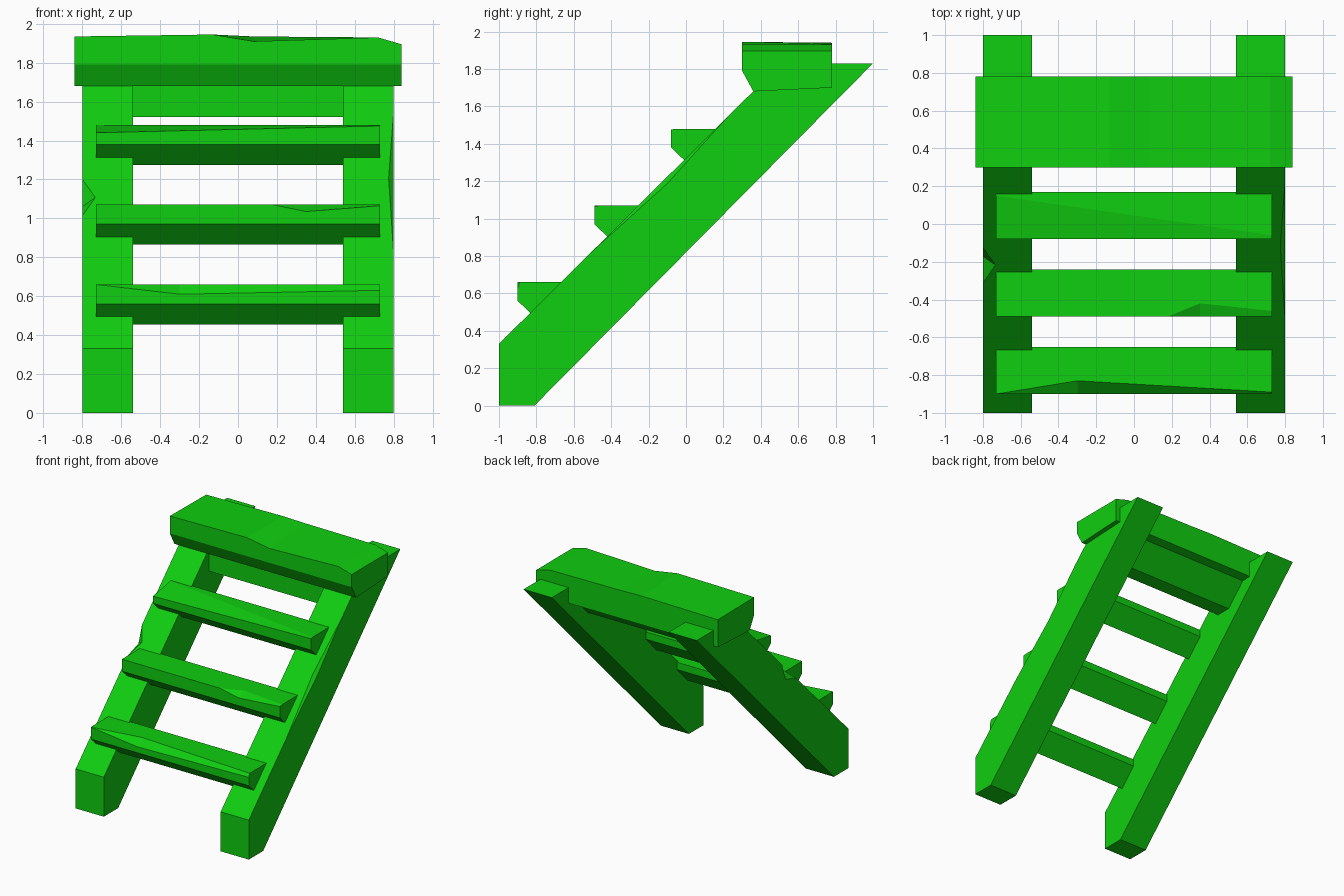
import bpy, bmesh
from math import radians
from mathutils import Matrix, Vector

cube = bpy.data.objects.get("Cube")
if cube:
    bpy.data.objects.remove(cube, do_unlink=True)

green = bpy.data.materials.new("bright green")
green.use_nodes = True
green.diffuse_color = (0.005, 0.62, 0.005, 1)
green.node_tree.nodes["Principled BSDF"].inputs["Base Color"].default_value = green.diffuse_color


def add_object(name, bm):
    bmesh.ops.recalc_face_normals(bm, faces=bm.faces[:])
    mesh = bpy.data.meshes.new(name)
    bm.to_mesh(mesh)
    bm.free()
    mesh.materials.append(green)
    obj = bpy.data.objects.new(name, mesh)
    bpy.context.collection.objects.link(obj)
    return obj


def loft(name, stations):
    """Skin (y, z) profiles placed along x: stations = [(x, profile), ...]."""
    bm = bmesh.new()
    rings = [[bm.verts.new((x, y, z)) for y, z in prof] for x, prof in stations]
    for a, b in zip(rings, rings[1:]):
        for i in range(len(a)):
            j = (i + 1) % len(a)
            bm.faces.new((a[i], a[j], b[j], b[i]))
    bm.faces.new(rings[0])
    bm.faces.new(rings[-1])
    bmesh.ops.remove_doubles(bm, verts=bm.verts[:], dist=0.0005)
    return add_object(name, bm)


def chip(obj, x, y, radius, length):
    """Cut a long diamond-shaped nick in the upper edge of a rail."""
    bm = bmesh.new()
    place = (Matrix.Translation((x, y, 1.33 + y)) @ Matrix.Rotation(radians(45), 4, "X")
             @ Matrix.Diagonal(Vector((radius, length, radius, 1))))
    bmesh.ops.create_uvsphere(bm, u_segments=4, v_segments=2, radius=1, matrix=place)
    cutter = add_object("nick_cutter", bm)
    cutter.hide_render = True
    mod = obj.modifiers.new("nick", "BOOLEAN")
    mod.operation = "DIFFERENCE"
    mod.solver = "EXACT"
    mod.object = cutter
    bpy.context.view_layer.objects.active = obj
    bpy.ops.object.modifier_apply(modifier=mod.name)
    bpy.data.objects.remove(cutter, do_unlink=True)


# Sloping side rails
rail = [(-1, 0), (-0.81, 0), (1, 1.83), (0.51, 1.83), (-1, 0.33)]
left_rail = loft("left_rail", [(0.54, rail), (0.8, rail)])
right_rail = loft("right_rail", [(-0.8, rail), (-0.54, rail)])
chip(right_rail, -0.8, -0.22, 0.07, 0.14)
chip(left_rail, 0.8, -0.12, 0.03, 0.6)


# Steps with worn front edges: (x, drop of front edge, depth of worn strip)
def step_profile(n, drop, worn):
    y, z = -0.9 + 0.41 * n, 0.66 + 0.41 * n
    return [(y, z - 0.1), (y, z - drop), (y + worn, z), (y + 0.25, z),
            (y + 0.25, z - 0.06), (y + 0.11, z - 0.205)]


wear = {
    "lower_step": [(-0.73, 0, 0), (-0.3, 0.05, 0.07), (0.73, 0.03, 0.01)],
    "middle_step": [(-0.73, 0, 0), (0.18, 0, 0), (0.35, 0.035, 0.07), (0.73, 0.005, 0.03)],
    "upper_step": [(-0.73, 0.04, 0.23), (0.73, 0.005, 0.02)],
}
for n, (name, marks) in enumerate(wear.items()):
    loft(name, [(x, step_profile(n, drop, worn)) for x, drop, worn in marks])


# Top platform with an uneven upper surface: (x, front height, back height)
def cap_profile(front, back):
    return [(0.3, 1.79), (0.3, front), (0.78, back), (0.78, 1.7), (0.36, 1.68)]


heights = [(-0.84, 1.935, 1.93), (-0.13, 1.945, 1.94), (0.08, 1.91, 1.935),
           (0.72, 1.93, 1.93), (0.84, 1.895, 1.895)]
loft("top_platform", [(x, cap_profile(f, b)) for x, f, b in heights])

# Support beam between the rails
beam = [(0.39, 1.75), (0.39, 1.52), (0.52, 1.52), (0.775, 1.775)]
loft("support_beam", [(-0.56, beam), (0.56, beam)])
